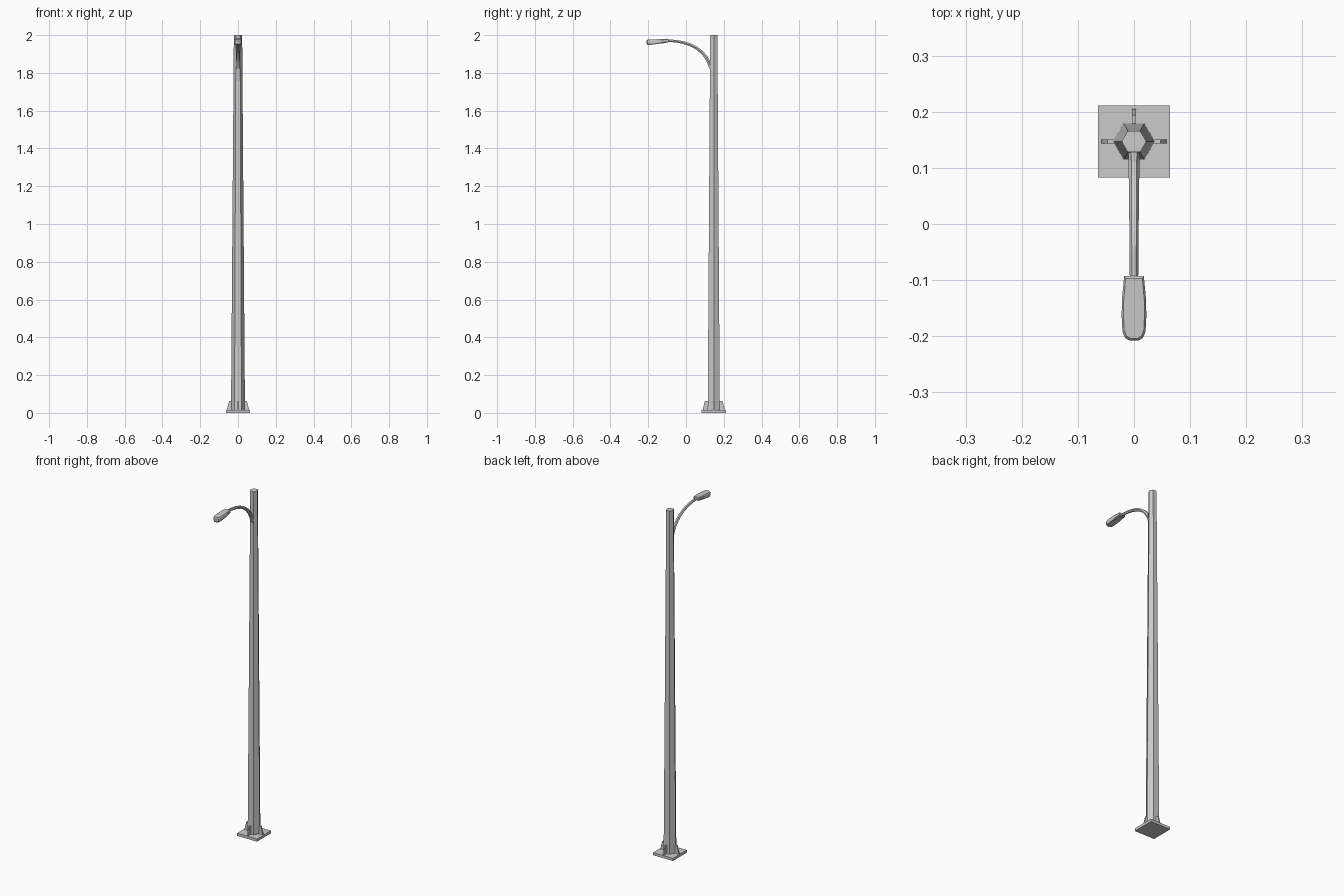
import bpy, bmesh, math
from mathutils import Vector, Matrix

if "Cube" in bpy.data.objects:
    bpy.data.objects.remove(bpy.data.objects["Cube"])

PY = 0.147  # pole axis position in y


def make(name, bm):
    bmesh.ops.recalc_face_normals(bm, faces=bm.faces[:])
    me = bpy.data.meshes.new(name)
    bm.to_mesh(me)
    bm.free()
    ob = bpy.data.objects.new(name, me)
    bpy.context.collection.objects.link(ob)
    return ob


def loft(name, rings):
    """Closed solid through rings of equal point count."""
    bm = bmesh.new()
    vs = [[bm.verts.new(p) for p in r] for r in rings]
    n = len(vs[0])
    for a, b in zip(vs, vs[1:]):
        for i in range(n):
            j = (i + 1) % n
            bm.faces.new((a[i], a[j], b[j], b[i]))
    bm.faces.new(vs[0])
    bm.faces.new(vs[-1])
    return make(name, bm)


def hexagon(r):
    return [(r * math.cos(i * math.pi / 3), r * math.sin(i * math.pi / 3)) for i in range(6)]


# Square base plate
bm = bmesh.new()
bmesh.ops.create_cube(bm, size=1, matrix=Matrix.Translation((0, PY, 0.0075))
                      @ Matrix.Diagonal((0.128, 0.128, 0.015, 1)))
make("base_plate", bm)

# Tapered hexagonal pole
loft("pole", [[(x, PY + y, z) for x, y in hexagon(r)] for r, z in ((0.037, 0.01), (0.022, 2.0))])

# Four gusset plates around the foot
profile = [(0.025, 0.014), (0.058, 0.014), (0.058, 0.02), (0.047, 0.063), (0.025, 0.063)]
for k in range(4):
    g = loft(f"gusset_{k + 1}", [[(r, t, z) for r, z in profile] for t in (-0.0035, 0.0035)])
    g.data.transform(Matrix.Translation((0, PY, 0)) @ Matrix.Rotation(k * math.pi / 2, 4, 'Z'))

# Curved arm: hexagonal tube swept along a bent path
path = [Vector((0, y, z)) for y, z in
        ((0.131, 1.825), (0.120, 1.858), (0.104, 1.886), (0.082, 1.911), (0.055, 1.932),
         (0.022, 1.949), (-0.015, 1.961), (-0.055, 1.968), (-0.100, 1.971))]
rings = []
for i, p in enumerate(path):
    t = (path[min(i + 1, len(path) - 1)] - path[max(i - 1, 0)]).normalized()
    up = Vector((1, 0, 0)).cross(t)
    r = 0.0105 - 0.003 * i / (len(path) - 1)
    rings.append([p + Vector((x, 0, 0)) + up * y for x, y in hexagon(r)])
loft("arm", rings)

# Lamp head: rounded outline, lofted from underside to top
half = [(0.0175, -0.093), (0.0215, -0.135), (0.022, -0.165), (0.0205, -0.192), (0.016, -0.203), (0.008, -0.208)]
outline = half + [(-x, y) for x, y in reversed(half)]


def head_ring(scale, z_back, z_front):
    out = []
    for x, y in outline:
        f = (-0.093 - y) / 0.115
        out.append((x * scale, -0.15 + (y + 0.15) * (0.5 + scale / 2), z_back + (z_front - z_back) * f))
    return out


loft("lamp_head", [head_ring(0.85, 1.961, 1.948), head_ring(1, 1.965, 1.954),
                   head_ring(1, 1.977, 1.970), head_ring(0.85, 1.981, 1.976)])
# Flat lens on the underside
loft("lamp_lens", [head_ring(0.6, 1.959, 1.947), head_ring(0.6, 1.963, 1.951)])
